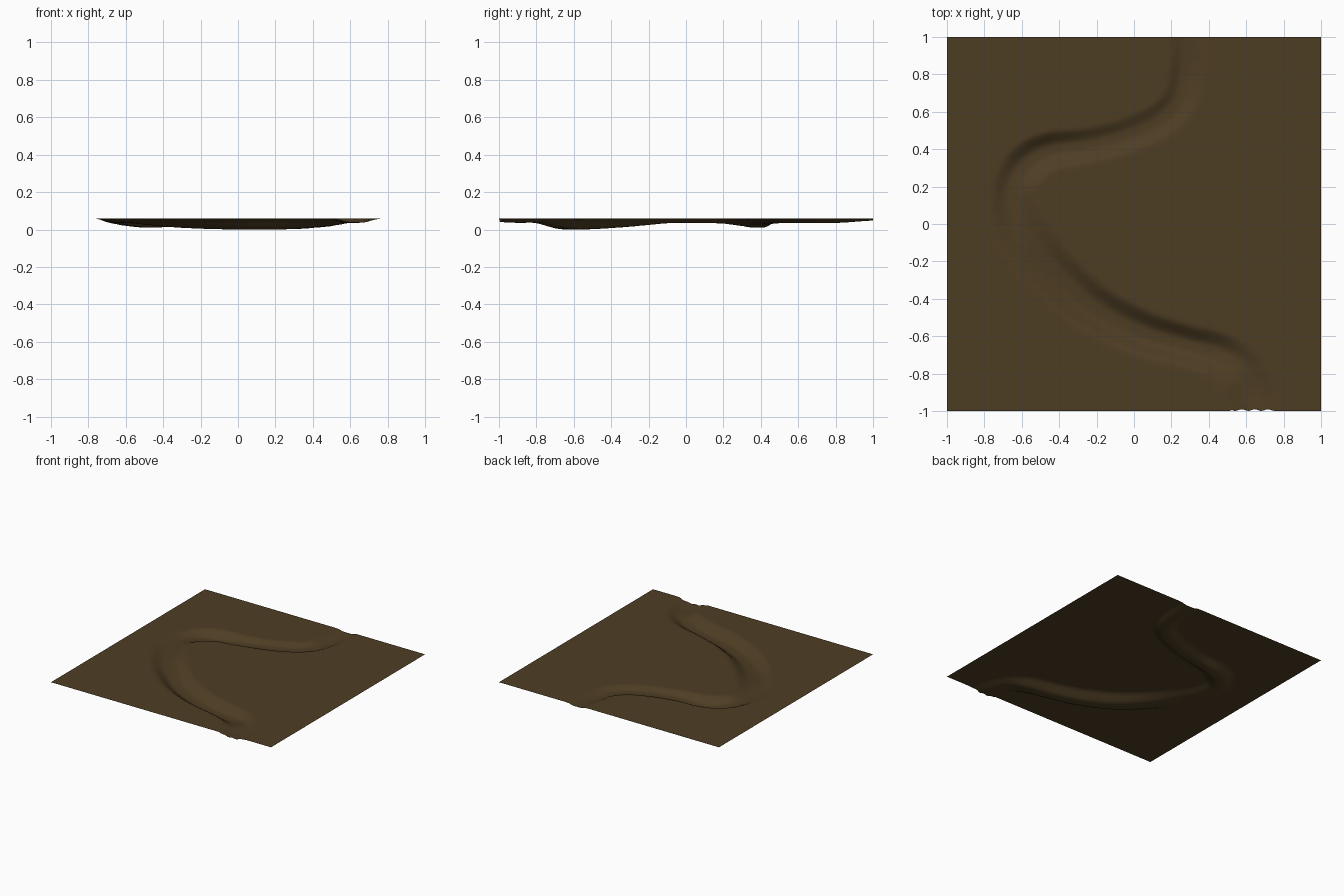
import bpy, bmesh, math, random
from mathutils import Vector
from mathutils.kdtree import KDTree

if "Cube" in bpy.data.objects:
    bpy.data.objects.remove(bpy.data.objects["Cube"])

random.seed(4)
GROUND = 0.06
CELLS = 130

# River course: x, y, half width, depth
course = [
    (0.30, 1.15, 0.10, 0.008), (0.29, 1.00, 0.10, 0.012),
    (0.28, 0.82, 0.10, 0.024), (0.24, 0.66, 0.10, 0.025),
    (0.13, 0.55, 0.10, 0.026), (-0.05, 0.47, 0.10, 0.027),
    (-0.25, 0.42, 0.10, 0.034), (-0.45, 0.39, 0.11, 0.050),
    (-0.57, 0.32, 0.12, 0.042), (-0.64, 0.20, 0.12, 0.028),
    (-0.63, 0.04, 0.14, 0.025), (-0.55, -0.11, 0.15, 0.026),
    (-0.40, -0.29, 0.15, 0.042), (-0.20, -0.46, 0.14, 0.055),
    (0.04, -0.58, 0.13, 0.060), (0.28, -0.65, 0.12, 0.058),
    (0.45, -0.70, 0.13, 0.046), (0.57, -0.79, 0.14, 0.025),
    (0.62, -0.90, 0.14, 0.024), (0.64, -1.00, 0.14, 0.020),
    (0.65, -1.15, 0.14, 0.018),
]


def spline(points, steps=12):
    """Smooth curve through the points, interpolating width and depth too."""
    pts = [Vector(p) for p in points]
    out = []
    for i in range(len(pts) - 1):
        a, b = pts[max(i - 1, 0)], pts[i]
        c, d = pts[i + 1], pts[min(i + 2, len(pts) - 1)]
        for s in range(steps):
            t = s / steps
            out.append(0.5 * (2 * b + (c - a) * t
                              + (2 * a - 5 * b + 4 * c - d) * t * t
                              + (3 * b - a - 3 * c + d) * t ** 3))
    return out


samples = spline(course)
tree = KDTree(len(samples))
for i, p in enumerate(samples):
    tree.insert((p[0], p[1], 0), i)
tree.balance()

# Flat ground sheet with the river bed pressed into it
bm = bmesh.new()
bmesh.ops.create_grid(bm, x_segments=CELLS, y_segments=CELLS, size=1.0)
for v in bm.verts:
    _, i, dist = tree.find((v.co.x, v.co.y, 0))
    width, depth = samples[i][2], samples[i][3]
    t = min(max((dist / width - 0.2) / 0.8, 0), 1)
    fall = 1 - t * t * (3 - 2 * t)
    z = GROUND - depth * fall
    if 0.05 < fall < 0.95:
        z += random.uniform(-0.0008, 0.0008)
    # slightly ragged river mouth at the front edge
    if v.co.y < -0.999 and fall > 0.05:
        v.co.y += 0.005 + 0.005 * math.sin(v.co.x * 90)
    v.co.z = max(z, 0)

mesh = bpy.data.meshes.new("river_bed_ground")
bm.to_mesh(mesh)
bm.free()
ground = bpy.data.objects.new("river_bed_ground", mesh)
bpy.context.collection.objects.link(ground)
mesh.shade_smooth()

# Earth colour
earth = bpy.data.materials.new("dark brown earth")
earth.diffuse_color = (0.076, 0.047, 0.017, 1)
earth.use_nodes = True
earth.node_tree.nodes["Principled BSDF"].inputs["Base Color"].default_value = earth.diffuse_color
mesh.materials.append(earth)
